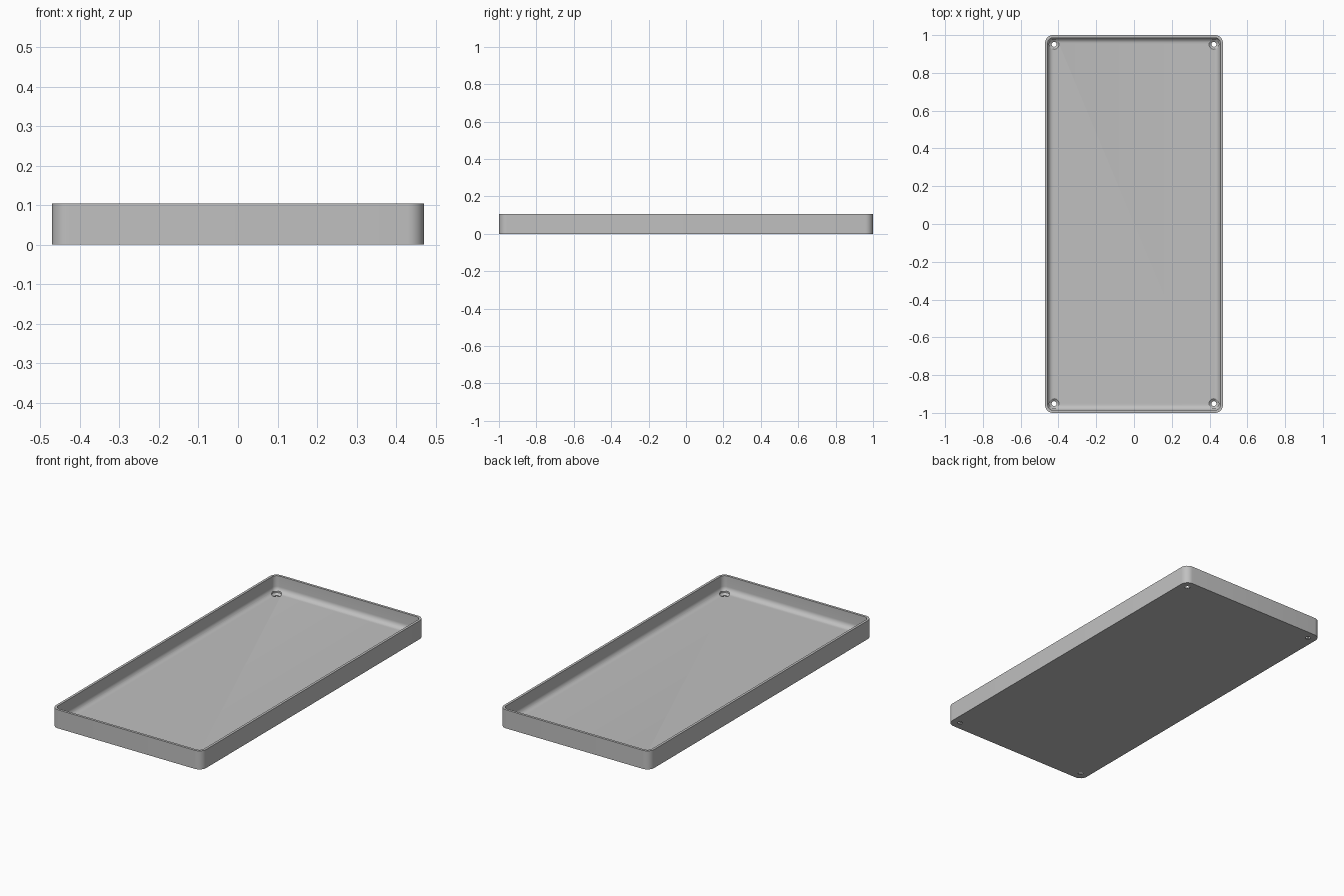
import bpy
import bmesh
from math import cos, sin, pi, radians

cube = bpy.data.objects.get("Cube")
if cube:
    bpy.data.objects.remove(cube)

HALF_X, HALF_Y, HEIGHT = 0.471, 1.0, 0.105
CORNER, WALL, FLOOR, FILLET = 0.042, 0.014, 0.015, 0.03
HOLE_X, HOLE_Y = 0.423, 0.951

grey = bpy.data.materials.new("plain grey")
grey.use_nodes = True
grey.diffuse_color = (0.53, 0.53, 0.53, 1)
grey.node_tree.nodes["Principled BSDF"].inputs["Base Color"].default_value = grey.diffuse_color


def rounded_loop(bm, inset, z, steps=8):
    """Rounded rectangle of vertices, shrunk by inset."""
    r = max(CORNER - inset, 0.004)
    cx, cy = HALF_X - inset - r, HALF_Y - inset - r
    verts = []
    for k, (sx, sy) in enumerate([(1, 1), (-1, 1), (-1, -1), (1, -1)]):
        for i in range(steps + 1):
            a = (k + i / steps) * pi / 2
            verts.append(bm.verts.new((sx * cx + r * cos(a), sy * cy + r * sin(a), z)))
    return verts


def circle_loop(bm, x, y, radius, z, sides=32):
    return [bm.verts.new((x + radius * cos(2 * pi * i / sides),
                          y + radius * sin(2 * pi * i / sides), z)) for i in range(sides)]


def loft(bm, loops):
    """Skin a stack of loops and cap both ends."""
    for low, high in zip(loops, loops[1:]):
        for i in range(len(low)):
            j = (i + 1) % len(low)
            bm.faces.new((low[i], low[j], high[j], high[i]))
    bm.faces.new(loops[0][::-1])
    bm.faces.new(loops[-1])


def make_object(name, bm):
    bmesh.ops.recalc_face_normals(bm, faces=bm.faces)
    mesh = bpy.data.meshes.new(name)
    bm.to_mesh(mesh)
    bm.free()
    mesh.materials.append(grey)
    obj = bpy.data.objects.new(name, mesh)
    bpy.context.collection.objects.link(obj)
    return obj


# Tray shell: outside wall, rim, inside wall, fillet and floor
profile = [(0, 0), (0, HEIGHT), (WALL, HEIGHT)]
for i in range(9):
    a = i / 8 * pi / 2
    profile.append((WALL + FILLET * (1 - cos(a)), FLOOR + FILLET * (1 - sin(a))))
bm = bmesh.new()
loft(bm, [rounded_loop(bm, inset, z) for inset, z in profile])
tray = make_object("tray", bm)

# Countersunk screw holes in the four corners
bm = bmesh.new()
for sx in (-1, 1):
    for sy in (-1, 1):
        stack = [(0.013, -0.02), (0.013, 0.004), (0.026, 0.014), (0.026, 0.06)]
        loft(bm, [circle_loop(bm, sx * HOLE_X, sy * HOLE_Y, r, z) for r, z in stack])
cutter = make_object("screw_hole_cutter", bm)
cutter.hide_render = True

holes = tray.modifiers.new("screw holes", 'BOOLEAN')
holes.operation = 'DIFFERENCE'
holes.solver = 'EXACT'
holes.object = cutter

bpy.ops.object.select_all(action='DESELECT')
bpy.context.view_layer.objects.active = tray
tray.select_set(True)
bpy.ops.object.modifier_apply(modifier=holes.name)
bpy.data.objects.remove(cutter)
bpy.ops.object.shade_smooth_by_angle(angle=radians(30))
